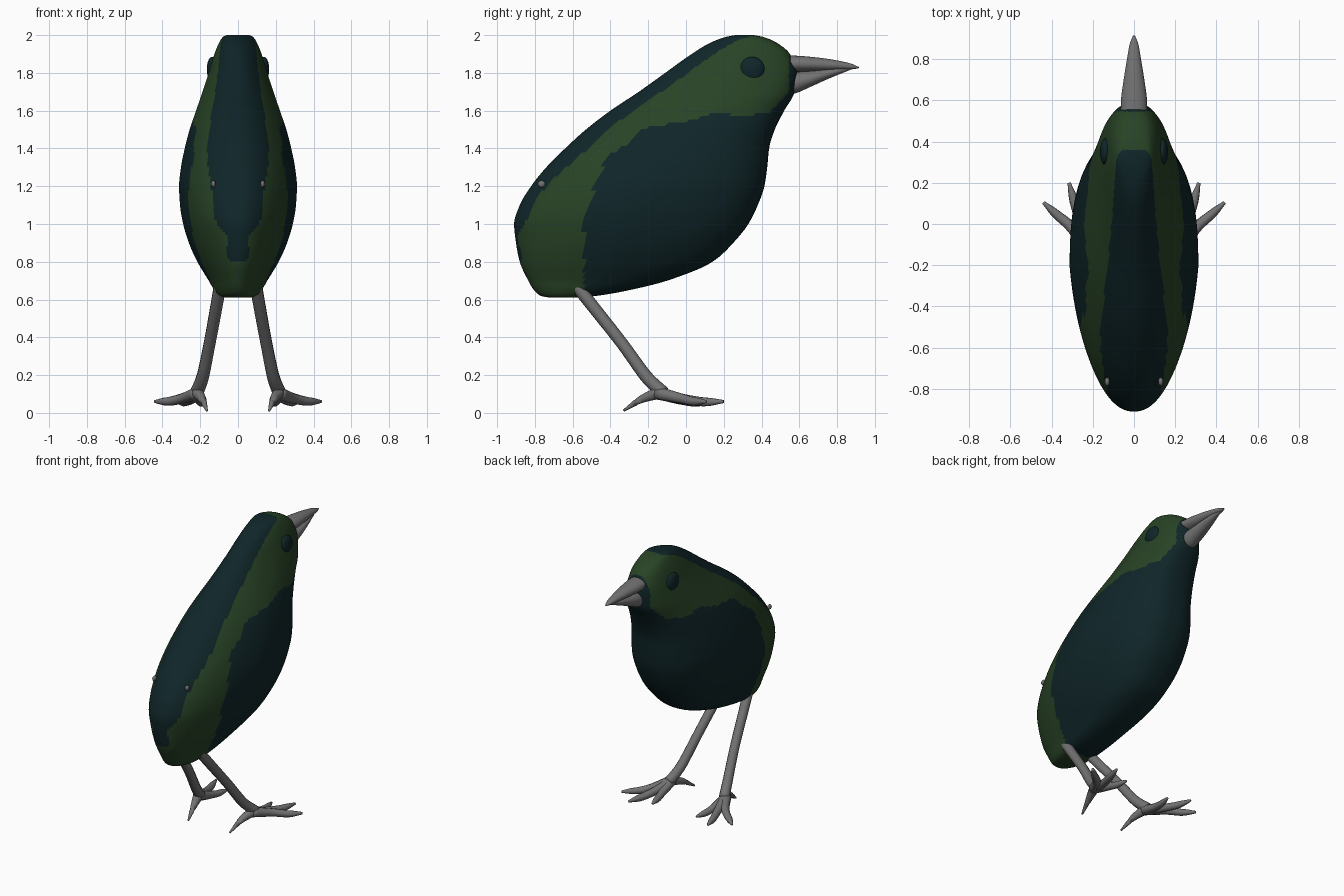
import bpy, bmesh, math
from mathutils import Vector

if "Cube" in bpy.data.objects:
    bpy.data.objects.remove(bpy.data.objects["Cube"])


def material(name, rgb):
    m = bpy.data.materials.new(name)
    m.diffuse_color = (*rgb, 1)
    m.use_nodes = True
    m.node_tree.nodes["Principled BSDF"].inputs["Base Color"].default_value = m.diffuse_color
    return m


TEAL = material("dark teal", (0.005, 0.019, 0.022))
GREEN = material("dark green", (0.021, 0.056, 0.019))
GREY = material("grey", (0.17, 0.17, 0.17))


def lerp(table, x):
    """Piecewise linear lookup in (x, value) pairs."""
    if x <= table[0][0]:
        return table[0][1]
    for (a, u), (b, v) in zip(table, table[1:]):
        if x <= b:
            return u + (v - u) * (x - a) / (b - a)
    return table[-1][1]


def smooth(rows, col, x):
    """Monotone cubic lookup of one column in a table keyed by column 0."""
    n = len(rows)
    s = [(rows[i + 1][col] - rows[i][col]) / (rows[i + 1][0] - rows[i][0]) for i in range(n - 1)]
    tan = [s[0]] + [2 * a * b / (a + b) if a * b > 0 else 0 for a, b in zip(s, s[1:])] + [s[-1]]
    i = max(0, min(n - 2, sum(r[0] <= x for r in rows) - 1))
    h = rows[i + 1][0] - rows[i][0]
    t = (x - rows[i][0]) / h
    return ((2*t**3 - 3*t*t + 1) * rows[i][col] + (t**3 - 2*t*t + t) * h * tan[i]
            + (3*t*t - 2*t**3) * rows[i + 1][col] + (t**3 - t*t) * h * tan[i + 1])


def finish(bm, name, mats):
    bmesh.ops.recalc_face_normals(bm, faces=bm.faces)
    for f in bm.faces:
        f.smooth = True
    me = bpy.data.meshes.new(name)
    bm.to_mesh(me)
    bm.free()
    for m in mats:
        me.materials.append(m)
    ob = bpy.data.objects.new(name, me)
    bpy.context.collection.objects.link(ob)
    return ob


def loft(name, rings, mats, rule=None):
    bm = bmesh.new()
    vs = [[bm.verts.new(p) for p in r] for r in rings]
    n = len(rings[0])
    for a, b in zip(vs, vs[1:]):
        for i in range(n):
            j = (i + 1) % n
            bm.faces.new((a[i], a[j], b[j], b[i]))
    bm.faces.new(vs[0])
    bm.faces.new(vs[-1])
    if rule:
        for f in bm.faces:
            f.material_index = rule(f.calc_center_median())
    return finish(bm, name, mats)


# Body: height, rear y, chest y, half width
BODY = [(.61, -.72, -.58, .07), (.62, -.77, -.47, .095), (.65, -.805, -.30, .125),
        (.70, -.835, -.10, .155), (.80, -.88, .14, .215), (.90, -.90, .25, .26),
        (1.0, -.91, .33, .29), (1.1, -.88, .38, .307), (1.2, -.82, .415, .312),
        (1.3, -.74, .43, .302), (1.4, -.64, .44, .282), (1.5, -.53, .47, .256),
        (1.6, -.40, .52, .222), (1.7, -.25, .575, .188), (1.8, -.11, .588, .155),
        (1.9, .03, .55, .125), (1.96, .13, .48, .10), (1.99, .21, .41, .08),
        (2.0, .26, .36, .06)]

# Lower edge of the green side band, and half width of the dark back stripe
BAND = [(-.56, 1.0), (-.48, 1.2), (-.42, 1.35), (-.32, 1.42), (-.2, 1.52), (0, 1.54),
        (.15, 1.59), (.3, 1.57), (.44, 1.59), (.55, 1.70)]
STRIPE = [(.8, 0), (.81, .06), (.93, .055), (1.03, .13), (1.2, .14), (1.35, .17), (2, .175)]


def plumage(c):
    x, y, z = abs(c.x), c.y, c.z
    if y > .545:                                   # mask round the beak
        return 0
    if y < .36 and x < lerp(STRIPE, z) and y < smooth(BODY, 1, z) + .12 and z > .8:
        return 0                                   # back stripe
    if y < -.54:                                   # tail end
        return 1
    return 1 if z > lerp(BAND, y) else 0


SEG, LEV = 112, 120
rings = []
for k in range(LEV + 1):
    z = 1.305 - .695 * math.cos(math.pi * k / LEV)
    y0, y1, w = (smooth(BODY, c, z) for c in (1, 2, 3))
    ring = []
    for i in range(SEG):
        a = 2 * math.pi * i / SEG
        ca, sa = math.cos(a), math.sin(a)
        e = 2 / (2.5 if sa > 0 else 2.2)
        t = math.copysign(abs(sa) ** e, sa)
        x = w * math.copysign(abs(ca) ** e, ca) * (1 + .2 * min(t, 0))
        ring.append((x, (y0 + y1) / 2 + t * (y1 - y0) / 2, z))
    rings.append(ring)
loft("body", rings, [TEAL, GREEN], plumage)


# Beak halves: y, centre height, half height, half width
def beak(name, rows):
    rings = []
    for k in range(25):
        y = rows[0][0] + (rows[-1][0] - rows[0][0]) * k / 24
        zc, rz, rx = (smooth(rows, c, y) for c in (1, 2, 3))
        rings.append([(rx * math.cos(a), y, zc + rz * math.sin(a))
                      for a in (2 * math.pi * i / 24 for i in range(24))])
    loft(name, rings, [GREY])


beak("upper_beak", [(.5, 1.85, .045, .066), (.6, 1.848, .042, .063), (.7, 1.845, .036, .05),
                    (.8, 1.84, .026, .034), (.88, 1.833, .014, .019), (.915, 1.828, .003, .004)])
beak("lower_beak", [(.5, 1.735, .06, .052), (.58, 1.748, .056, .056), (.65, 1.766, .044, .052),
                    (.75, 1.795, .028, .038), (.83, 1.815, .015, .02), (.89, 1.827, .003, .004)])


def tube(name, pts, side):
    """Tapered round limb through (x, y, z, radius) points."""
    rows = [(i, *p) for i, p in enumerate(pts)]
    m = 5 * (len(pts) - 1)
    path = [[smooth(rows, c, i / 5) for c in (1, 2, 3, 4)] for i in range(m + 1)]
    rings = []
    for i, (x, y, z, r) in enumerate(path):
        d = Vector(path[min(i + 1, m)][:3]) - Vector(path[max(i - 1, 0)][:3])
        u = d.cross(Vector((0, .6, -1) if abs(d.z) < d.length * .5 else (1, 0, 0))).normalized()
        v = d.cross(u).normalized()
        if i and u.dot(last) < 0:
            u, v = -u, -v
        last = u
        ring = [Vector((x, y, z)) + r * (u * math.cos(a) + v * math.sin(a))
                for a in (2 * math.pi * k / 10 for k in range(10))]
        rings.append([(side * p.x, p.y, p.z) for p in ring])
    loft(name, rings, [GREY])


def ball(name, centre, radii, mat):
    bm = bmesh.new()
    bmesh.ops.create_uvsphere(bm, u_segments=28, v_segments=16, radius=1)
    for v in bm.verts:
        v.co = Vector(c + q * r for c, q, r in zip(centre, v.co, radii))
    finish(bm, name, [mat])


ANKLE = (.215, -.15, .105)
for side, tag in ((-1, "left"), (1, "right")):
    # Leg and toes
    tube(tag + "_leg", [(.09, -.60, .70, .034), (.115, -.49, .56, .033), (.15, -.34, .37, .032),
                        (.19, -.20, .18, .034), (.22, -.12, .105, .036)], side)
    tube(tag + "_back_toe", [(*ANKLE, .033), (.19, -.23, .075, .022), (.165, -.33, .012, .006)], side)
    tube(tag + "_outer_toe", [(*ANKLE, .035), (.30, -.02, .075, .027), (.38, .05, .06, .022),
                              (.44, .105, .06, .008)], side)
    tube(tag + "_middle_toe", [(*ANKLE, .035), (.255, .0, .07, .027), (.29, .11, .058, .023),
                               (.315, .20, .06, .008)], side)
    tube(tag + "_inner_toe", [(*ANKLE, .033), (.205, -.03, .07, .026), (.19, .06, .055, .022),
                              (.175, .13, .055, .008)], side)
    # Eye and small feather shaft showing on the back
    ball(tag + "_eye", (side * .137, .35, 1.82), (.028, .065, .065), TEAL)
    ball(tag + "_back_fleck", (side * .13, -.765, 1.212), (.012, .02, .018), GREY)
